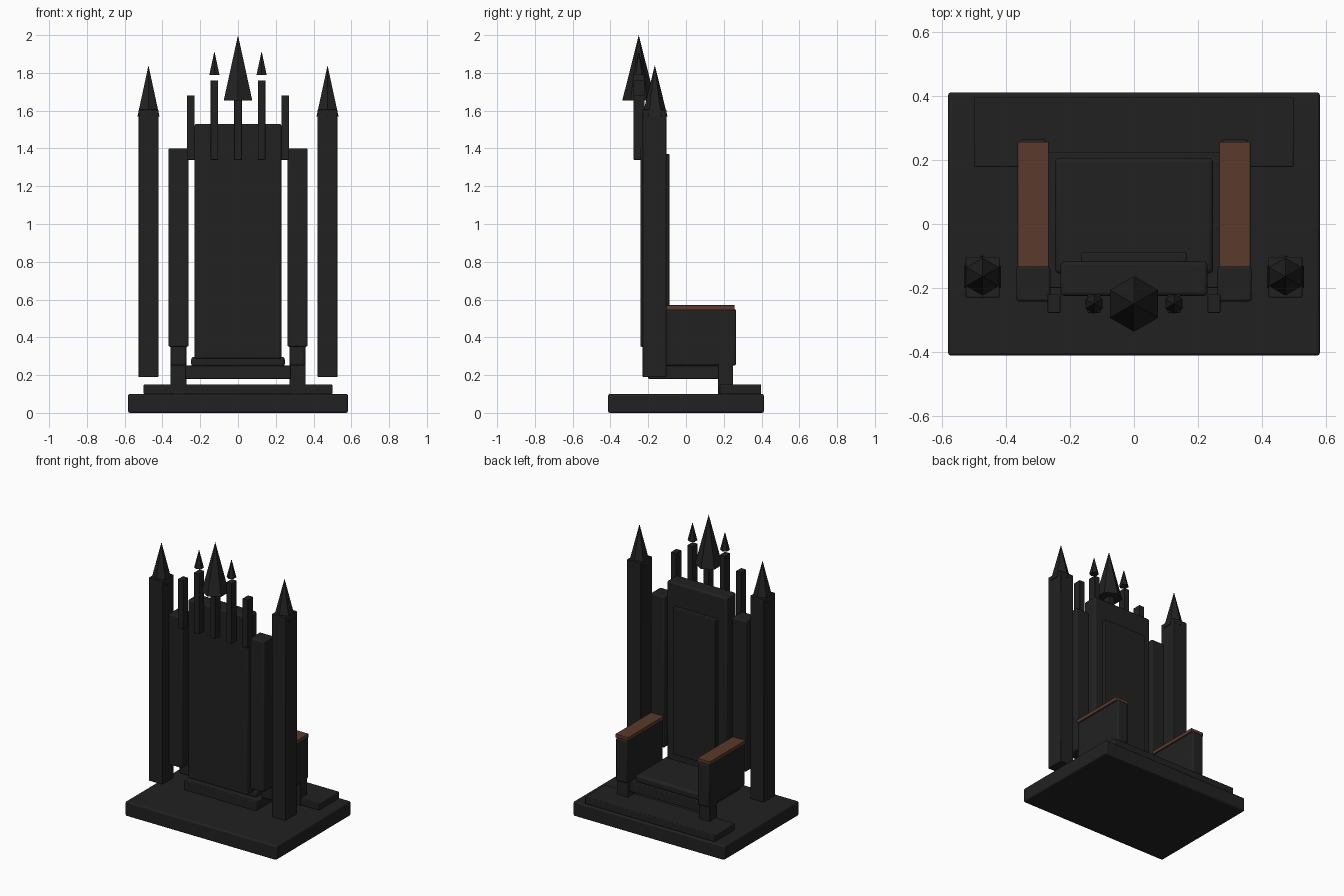
import bpy
import math

cube = bpy.data.objects.get("Cube")
if cube:
    bpy.data.objects.remove(cube, do_unlink=True)


def material(name, color):
    m = bpy.data.materials.new(name)
    m.use_nodes = True
    m.diffuse_color = color
    m.node_tree.nodes["Principled BSDF"].inputs["Base Color"].default_value = color
    return m


BLACK = material("charcoal_black", (0.0155, 0.0155, 0.0155, 1))
WOOD = material("brown_wood", (0.1, 0.042, 0.025, 1))


def box(name, x, y, z, bevel=0.0, mat=BLACK):
    """Box spanning the (low, high) ranges on each axis."""
    spans = (x, y, z)
    bpy.ops.mesh.primitive_cube_add(size=1, location=[(a + b) / 2 for a, b in spans])
    o = bpy.context.object
    o.name = name
    o.scale = [b - a for a, b in spans]
    bpy.ops.object.transform_apply(location=False, rotation=False, scale=True)
    o.data.materials.append(mat)
    if bevel:
        mod = o.modifiers.new("soft_edges", "BEVEL")
        mod.width = bevel
        mod.segments = 3
        bpy.ops.object.shade_smooth_by_angle(angle=math.radians(35))
    return o


def spike(name, x, y, z, radius):
    """Six-sided pointed cap."""
    bpy.ops.mesh.primitive_cone_add(vertices=6, radius1=radius, radius2=0, depth=z[1] - z[0],
                                    location=(x, y, (z[0] + z[1]) / 2))
    o = bpy.context.object
    o.name = name
    o.data.materials.append(BLACK)


# Plinth and step
box("plinth", (-0.582, 0.582), (-0.412, 0.412), (0, 0.1), 0.01)
box("front_step", (-0.5, 0.5), (0.178, 0.398), (0.1, 0.15), 0.005)

# Seat and backrest
box("seat_frame", (-0.28, 0.28), (-0.2, 0.225), (0.18, 0.25), 0.005)
box("seat_cushion", (-0.248, 0.248), (-0.155, 0.207), (0.245, 0.297), 0.015)
box("backrest", (-0.23, 0.23), (-0.225, -0.117), (0.285, 1.53), 0.012)
box("backrest_panel", (-0.165, 0.165), (-0.12, -0.088), (0.35, 1.37), 0.005)

# Paired parts on each side
for side, s in (("left", 1), ("right", -1)):
    def span(center, half):
        return (s * center - half, s * center + half)

    box(side + "_back_pillar", span(0.315, 0.053), (-0.242, -0.133), (0.35, 1.4), 0.008)
    box(side + "_arm_panel", span(0.315, 0.042), (-0.14, 0.266), (0.25, 0.55), 0.012)
    box(side + "_arm_rest", span(0.315, 0.049), (-0.14, 0.257), (0.545, 0.57), 0.002, WOOD)
    box(side + "_front_leg", span(0.315, 0.043), (0.17, 0.25), (0.1, 0.39), 0.003)
    box(side + "_column", span(0.474, 0.053), (-0.23, -0.103), (0.19, 1.605), 0.004)
    spike(side + "_column_cap", s * 0.474, -0.165, (1.57, 1.84), 0.067)

# Crest of posts along the top of the back
for i, (x, top) in enumerate(((-0.25, 1.68), (-0.125, 1.76), (0, 1.84), (0.125, 1.76), (0.25, 1.68))):
    box(f"crest_post_{i + 1}", (x - 0.02, x + 0.02), (-0.278, -0.22), (1.34, top), 0.002)
    if abs(x) < 0.2:
        spike(f"crest_tip_{i + 1}", x, -0.25, (top + 0.03, top + 0.155), 0.031)
spike("central_spire", 0, -0.25, (1.655, 2.0), 0.087)
